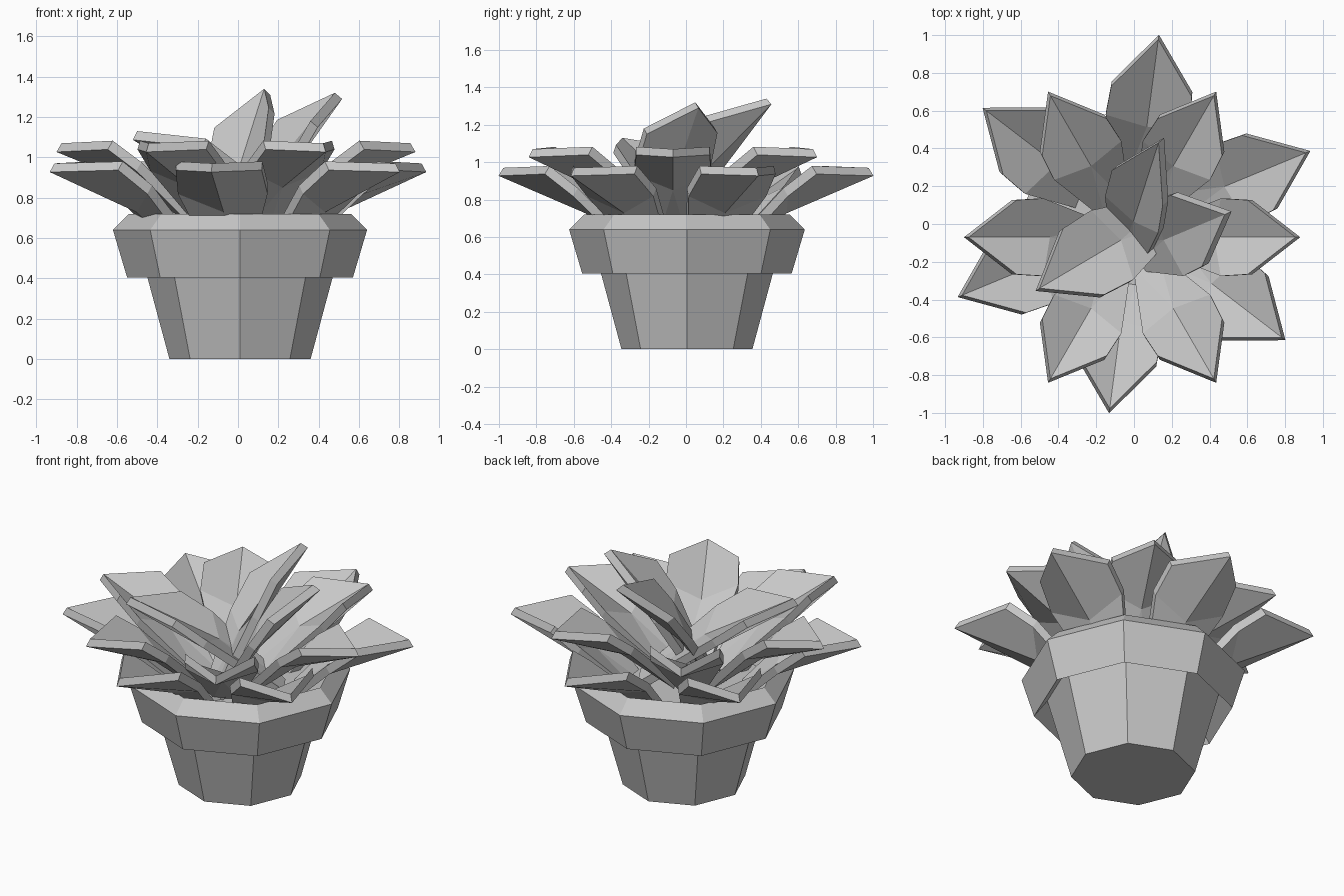
import bpy, bmesh, math
from mathutils import Vector

old = bpy.data.objects.get("Cube")
if old:
    bpy.data.objects.remove(old, do_unlink=True)

SHADE = (0.57, 0.57, 0.57, 1)
grey = bpy.data.materials.new("plain grey")
grey.use_nodes = True
grey.diffuse_color = SHADE
grey.node_tree.nodes["Principled BSDF"].inputs["Base Color"].default_value = SHADE


def finish(name, bm):
    bmesh.ops.recalc_face_normals(bm, faces=bm.faces)
    mesh = bpy.data.meshes.new(name)
    bm.to_mesh(mesh)
    bm.free()
    mesh.materials.append(grey)
    obj = bpy.data.objects.new(name, mesh)
    bpy.context.collection.objects.link(obj)
    return obj


def lathe(name, profile, sides=8, centre=(0.01, 0.005)):
    """Octagonal solid from (radius, height) rings, capped at both ends."""
    bm = bmesh.new()
    rings = []
    for r, z in profile:
        angles = [math.tau * i / sides for i in range(sides)]
        rings.append([bm.verts.new((centre[0] + r * math.cos(a),
                                    centre[1] + r * math.sin(a), z)) for a in angles])
    for low, high in zip(rings, rings[1:]):
        for i in range(sides):
            j = (i + 1) % sides
            bm.faces.new((low[i], low[j], high[j], high[i]))
    bm.faces.new(rings[0])
    bm.faces.new(rings[-1])
    return finish(name, bm)


# Half outline of a leaf of length 1: along, across, up
TIP, SHOULDER, BEND = (1, 0, 0), (0.745, 0.235, 0.165), (0.535, 0.245, 0.14)
RIB, ROOT = (0.45, 0, 0.075), (0, 0.09, 0)


def leaf(name, root, tip, side, cup=1.0, spread=1.0, thickness=0.05):
    """Folded leaf slab from root to tip, spread along the side vector."""
    root, tip, side = Vector(root), Vector(tip), Vector(side)
    length = (tip - root).length
    along = (tip - root).normalized()
    up = along.cross(side).normalized()
    side = up.cross(along)

    def mirrored(p):
        return (p[0], -p[1], p[2])

    outline = [TIP, SHOULDER, BEND, ROOT, mirrored(ROOT), mirrored(BEND), mirrored(SHOULDER)]
    bm = bmesh.new()
    layers = []
    for drop in (0, thickness):
        layers.append([bm.verts.new(root - up * drop + length *
                                    (along * a + side * s * spread + up * u * cup))
                       for a, s, u in outline + [RIB]])
    for tip_v, s1, b1, r1, r2, b2, s2, rib in layers:
        for face in ((tip_v, s1, b1, rib), (tip_v, rib, b2, s2),
                     (rib, b1, r1), (rib, r1, r2), (rib, r2, b2)):
            bm.faces.new(face)
    top, low = layers
    n = len(outline)
    for i in range(n):
        j = (i + 1) % n
        bm.faces.new((top[i], top[j], low[j], low[i]))
    return finish(name, bm)


def leaf_ring(name, centre, start, root_r, root_z, tip_r, tip_z, count=6):
    for i in range(count):
        a = math.radians(start) + math.tau * i / count
        c, s = math.cos(a), math.sin(a)
        leaf(f"{name}_{i + 1}",
             (centre[0] + root_r * c, centre[1] + root_r * s, root_z),
             (centre[0] + tip_r * c, centre[1] + tip_r * s, tip_z), (-s, c, 0))


# Pot with a thick overhanging rim and a recessed soil floor
lathe("pot", [(0.35, 0), (0.485, 0.5), (0.56, 0.405), (0.63, 0.64),
              (0.55, 0.72), (0.5, 0.6)])

# Two spread rings of leaves
leaf_ring("outer_leaf", (0, 0), 22.5, 0.2, 0.5, 0.985, 0.97)
leaf_ring("middle_leaf", (-0.01, -0.07), 0, 0.14, 0.65, 0.865, 1.07)

# Steep centre leaves
leaf("centre_leaf_back", (-0.06, -0.28, 0.52), (0.13, 0.43, 1.34), (-0.3, 0.24, -0.08),
     cup=0.6, spread=0.66)
leaf("centre_leaf_left", (-0.05, -0.17, 0.56), (0.48, 0.05, 1.32), (-0.18, 0.4, 0),
     cup=0.6, spread=0.92)
leaf("centre_leaf_front", (0.25, 0.1, 0.62), (-0.5, -0.34, 1.13), (0.25, -0.36, 0),
     cup=0.6, spread=0.87)
